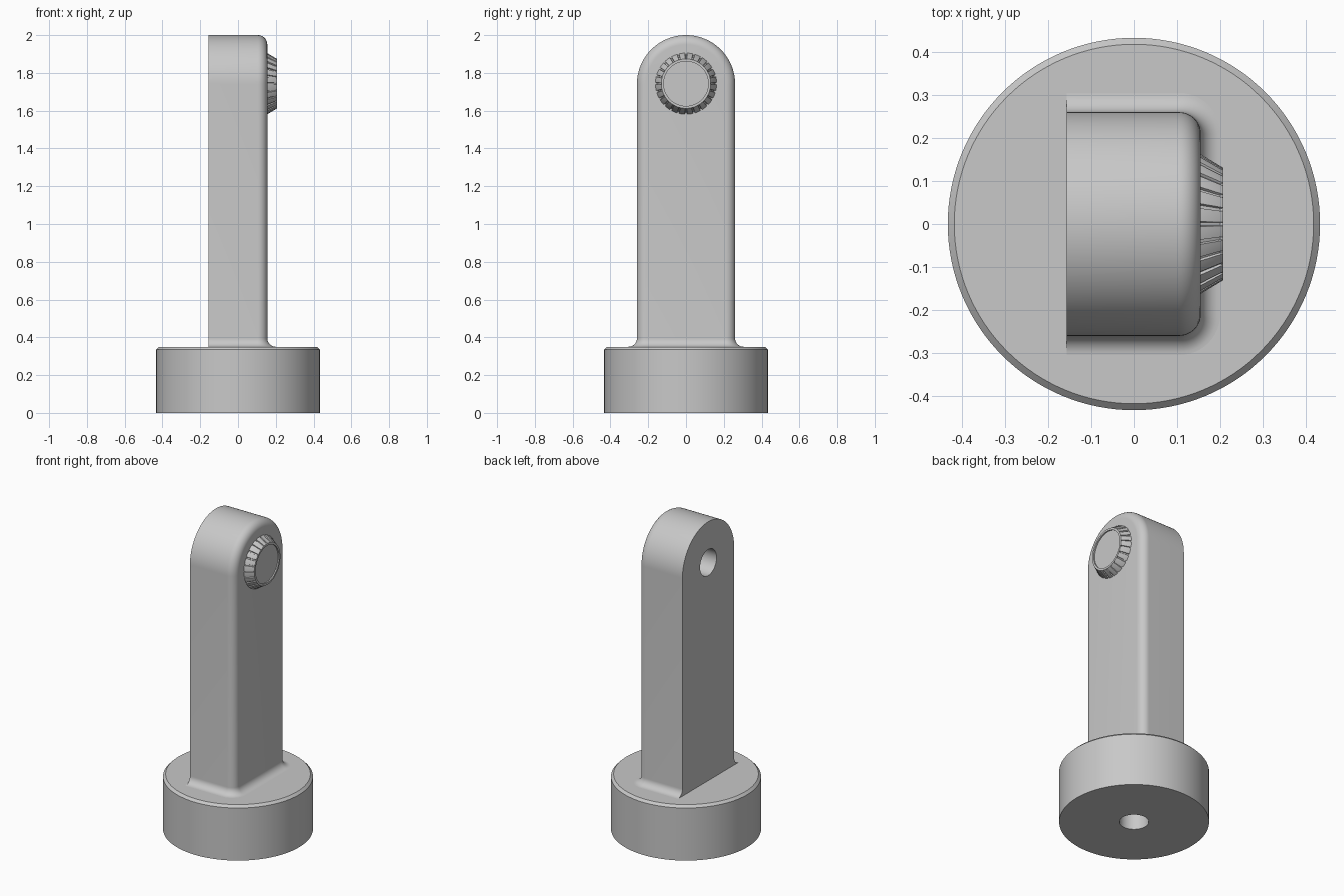
import bpy, bmesh, math
from math import sin, cos, pi

if "Cube" in bpy.data.objects:
    bpy.data.objects.remove(bpy.data.objects["Cube"])

grey = bpy.data.materials.new("light grey")
grey.diffuse_color = (0.58, 0.58, 0.58, 1)
grey.use_nodes = True
grey.node_tree.nodes["Principled BSDF"].inputs["Base Color"].default_value = grey.diffuse_color

BACK, FRONT, HALF, EDGE = -0.157, 0.155, 0.26, 0.05   # post faces, half width, edge radius
AXIS_Z, BASE_TOP, FILLET = 1.74, 0.35, 0.045


def finish(name, bm):
    bmesh.ops.remove_doubles(bm, verts=bm.verts, dist=1e-5)
    bmesh.ops.recalc_face_normals(bm, faces=bm.faces)
    mesh = bpy.data.meshes.new(name)
    bm.to_mesh(mesh)
    bm.free()
    ob = bpy.data.objects.new(name, mesh)
    bpy.context.collection.objects.link(ob)
    mesh.materials.append(grey)
    return ob


def smooth(ob):
    bpy.ops.object.select_all(action='DESELECT')
    ob.select_set(True)
    bpy.context.view_layer.objects.active = ob
    bpy.ops.object.shade_smooth_by_angle(angle=math.radians(28))


def lathe(name, rings, angles, notch=lambda i: 0.0):
    """Rings are (radius, height, notch amount); closed with centre fans."""
    bm = bmesh.new()
    rows = [[bm.verts.new(((r - k * notch(i)) * cos(a), (r - k * notch(i)) * sin(a), z))
             for i, a in enumerate(angles)] for r, z, k in rings]
    n = len(angles)
    for lo, hi in zip(rows, rows[1:]):
        for i in range(n):
            bm.faces.new((lo[i], lo[(i + 1) % n], hi[(i + 1) % n], hi[i]))
    bm.faces.new(rows[0])
    bm.faces.new(rows[-1])
    return finish(name, bm)


def circle(n):
    return [2 * pi * i / n for i in range(n)]


# Round base with a chamfered rim and a blind screw hole underneath
smooth(lathe("base", [(0.085, 0.25, 0), (0.085, 0, 0), (0.433, 0, 0),
                      (0.433, 0.335, 0), (0.418, BASE_TOP, 0)], circle(128)))


# Post: half section (x, distance from centre line), grown outward by d
def section(d):
    pts = [(BACK, HALF + d)]
    for i in range(13):
        a = pi / 2 * (1 - i / 12)
        pts.append((FRONT - EDGE + (EDGE + d) * cos(a), HALF - EDGE + (EDGE + d) * sin(a)))
    return pts + [(FRONT + d, 0)]


# Foot fillet levels, then the straight side
levels = [(BASE_TOP - 0.05, FILLET)]
for i in range(11):
    a = pi / 2 * i / 10
    levels.append((BASE_TOP + FILLET * (1 - cos(a)), FILLET * (1 - sin(a))))

stations = [[(x, -r, z) for x, r in section(d)] for z, d in levels]
for i in range(65):
    t = pi * i / 64
    stations.append([(x, -r * cos(t), AXIS_Z + r * sin(t)) for x, r in section(0)])
stations += [[(x, r, z) for x, r in section(d)] for z, d in reversed(levels)]

bm = bmesh.new()
grid = [[bm.verts.new(p) for p in s] for s in stations]
for a, b in zip(grid, grid[1:]):
    for i in range(len(a) - 1):
        bm.faces.new((a[i], a[i + 1], b[i + 1], b[i]))
bm.faces.new([s[0] for s in grid])
bm.faces.new(grid[0] + grid[-1][::-1])
post = finish("post", bm)

# Blind hole in the flat back of the post
cutter = lathe("hole_cutter", [(0.083, -0.3, 0), (0.083, 0.05, 0)], circle(64))
cutter.rotation_euler = (0, pi / 2, 0)
cutter.location = (0, 0, AXIS_Z)
cutter.hide_render = True
mod = post.modifiers.new("hole", 'BOOLEAN')
mod.operation, mod.solver, mod.object = 'DIFFERENCE', 'EXACT', cutter
bpy.context.view_layer.objects.active = post
bpy.ops.object.modifier_apply(modifier="hole")
bpy.data.objects.remove(cutter, do_unlink=True)
smooth(post)

# Tapered button with narrow grooves and a shallow dished face
GROOVES = 24
steps = [-0.13, -0.09, 0.09, 0.13, 0.3, 0.5, 0.7]
angles = [2 * pi * (g + s) / GROOVES for g in range(GROOVES) for s in steps]
knob = lathe("button", [(0.164, 0.145, 1), (0.162, 0.155, 1), (0.135, 0.2, 0.8),
                        (0.131, 0.207, 0), (0.118, 0.207, 0), (0.118, 0.199, 0)],
             angles, lambda i: 0.008 if i % len(steps) in (1, 2) else 0.0)
knob.rotation_euler = (0, pi / 2, 0)
knob.location = (0, 0, AXIS_Z + 0.003)
smooth(knob)
